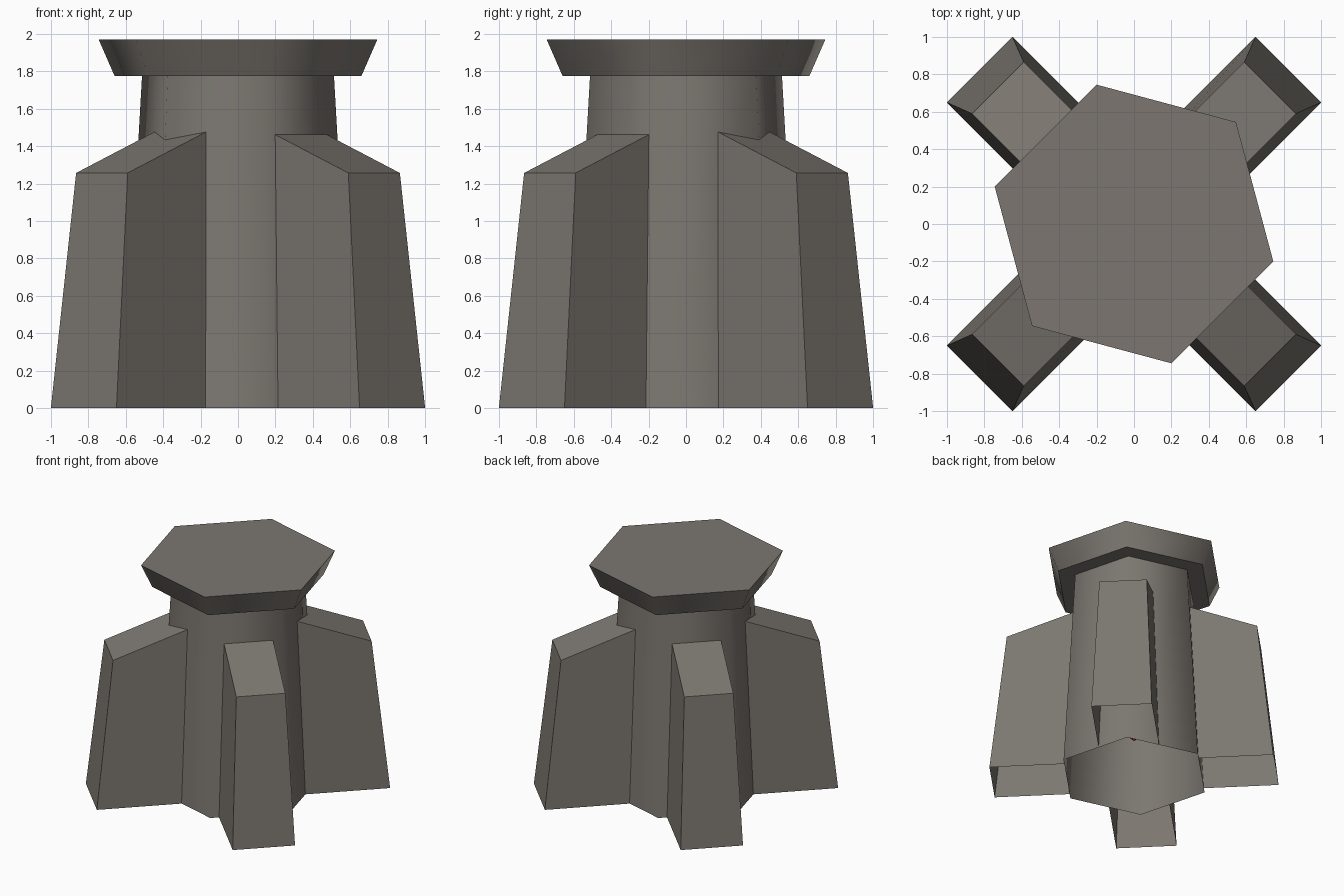
import bpy, bmesh, math
from mathutils import Vector

if "Cube" in bpy.data.objects:
    bpy.data.objects.remove(bpy.data.objects["Cube"])


def material(name, rgb):
    m = bpy.data.materials.new(name)
    m.diffuse_color = (*rgb, 1)
    m.use_nodes = True
    m.node_tree.nodes["Principled BSDF"].inputs["Base Color"].default_value = m.diffuse_color
    return m


STONE = material("warm grey", (0.20, 0.183, 0.162))
RED = material("dark red", (0.30, 0.02, 0.02))

PHASE = math.radians(45)      # one hexagon corner lies on the +x +y diagonal
BODY_TOP = 1.78
R_BOTTOM, R_TOP = 0.636, 0.531


def finish(name, bm, mat, recalc=True):
    if recalc:
        bmesh.ops.recalc_face_normals(bm, faces=bm.faces)
    mesh = bpy.data.meshes.new(name)
    bm.to_mesh(mesh)
    bm.free()
    mesh.materials.append(mat)
    ob = bpy.data.objects.new(name, mesh)
    bpy.context.collection.objects.link(ob)
    return ob


def hex_tube(name, r0, z0, r1, z1, capped):
    """Six-sided tapered tube with smooth walls and crisp rims."""
    bm = bmesh.new()
    rings = []
    for r, z in ((r0, z0), (r1, z1)):
        rings.append([bm.verts.new((r * math.cos(PHASE + k * math.pi / 3),
                                    r * math.sin(PHASE + k * math.pi / 3), z))
                      for k in range(6)])
    low, high = rings
    for k in range(6):
        n = (k + 1) % 6
        f = bm.faces.new((low[k], low[n], high[n], high[k]))
        f.smooth = True
    if capped:
        for ring in (low[::-1], high):
            f = bm.faces.new(ring)
            for e in f.edges:
                e.smooth = False
    return finish(name, bm, STONE, recalc=False)


def body_reach(z, t, on_corner):
    """Distance from the axis to the body wall at height z, side offset t."""
    a = (R_BOTTOM + (R_TOP - R_BOTTOM) * z / BODY_TOP) * math.cos(math.pi / 6)
    return (a - 0.5 * abs(t)) / math.cos(math.pi / 6) if on_corner else a


def fin(name, angle, on_corner):
    """Sloped-roof buttress, open underneath and against the body."""
    out = Vector((math.cos(angle), math.sin(angle), 0))
    side = Vector((-out.y, out.x, 0))
    r_low, r_high, z_high, slope = 1.167, 1.029, 1.257, 0.37
    w_low, w_high = 0.248, 0.195
    bm = bmesh.new()

    def vert(r, t, z):
        return bm.verts.new(out * r + side * t + Vector((0, 0, z)))

    def roof_inner(t):
        z = 1.45
        for _ in range(6):
            r = body_reach(z, t, on_corner)
            z = z_high + slope * (r_high - r)
        return vert(r, t, z)

    ol, orr = vert(r_low, -w_low, 0), vert(r_low, w_low, 0)
    tl, tr = vert(r_high, -w_high, z_high), vert(r_high, w_high, z_high)
    il = vert(body_reach(0, w_low, on_corner), -w_low, 0)
    ir = vert(body_reach(0, w_low, on_corner), w_low, 0)
    jl, jm, jr = (roof_inner(t) for t in (-w_high, 0, w_high))
    bm.faces.new((ol, orr, tr, tl))       # outer face
    bm.faces.new((tl, tr, jr, jm, jl))    # roof
    bm.faces.new((il, ol, tl, jl))        # sides
    bm.faces.new((orr, ir, jr, tr))
    finish(name, bm, STONE, recalc=False)


# main column and flared cap
hex_tube("column", R_BOTTOM, 0, R_TOP, BODY_TOP, False)
hex_tube("cap", 0.683, 1.775, 0.771, 1.97, True)

# four diagonal buttresses, alternately on a corner and on a flat of the column
for i, label in enumerate(("back_right", "back_left", "front_left", "front_right")):
    fin("buttress_" + label, math.radians(45 + 90 * i), i % 2 == 0)

# small pointed core hidden inside the hollow column
bm = bmesh.new()
size, mid = 0.16, 0.49
tip, top = bm.verts.new((0, 0, mid - size)), bm.verts.new((0, 0, mid + size))
ring = [bm.verts.new((size * math.cos(k * math.pi / 2), size * math.sin(k * math.pi / 2), mid))
        for k in range(4)]
for k in range(4):
    bm.faces.new((ring[k], ring[(k + 1) % 4], top))
    bm.faces.new((ring[(k + 1) % 4], ring[k], tip))
finish("inner_core", bm, RED)
